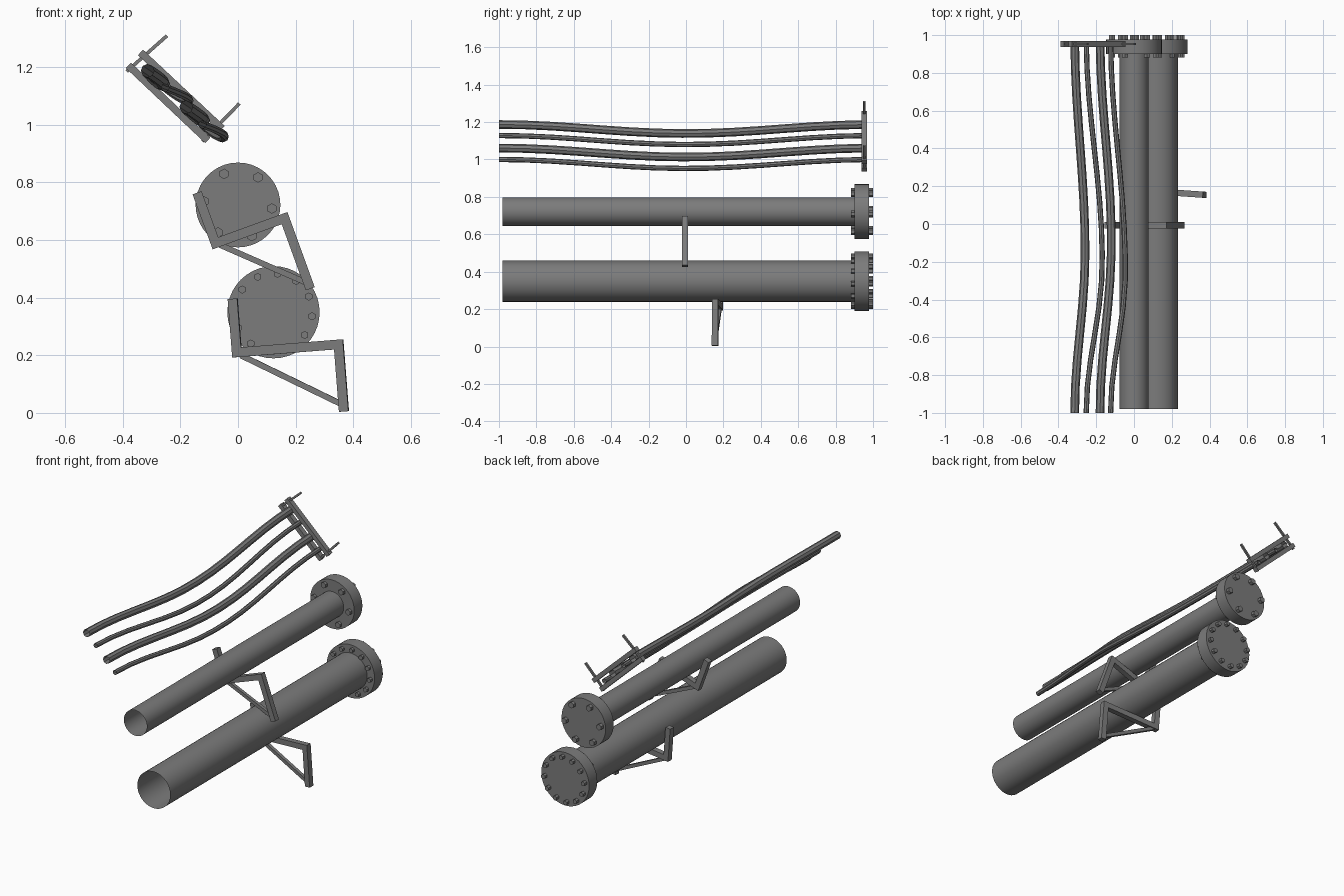
import bpy, bmesh
from math import cos, sin, pi, radians
from mathutils import Matrix, Vector

cube = bpy.data.objects.get("Cube")
if cube:
    bpy.data.objects.remove(cube, do_unlink=True)

steel = bpy.data.materials.new("dull steel")
steel.use_nodes = True
GREY = (0.2, 0.2, 0.2, 1)
steel.diffuse_color = GREY
steel.node_tree.nodes["Principled BSDF"].inputs["Base Color"].default_value = GREY


def finish(name, bm):
    mesh = bpy.data.meshes.new(name)
    bmesh.ops.recalc_face_normals(bm, faces=bm.faces)
    bm.to_mesh(mesh)
    bm.free()
    mesh.materials.append(steel)
    obj = bpy.data.objects.new(name, mesh)
    bpy.context.collection.objects.link(obj)
    bpy.ops.object.select_all(action="DESELECT")
    obj.select_set(True)
    bpy.context.view_layer.objects.active = obj
    bpy.ops.object.shade_smooth_by_angle(angle=radians(30))
    return obj


def add_cylinder(bm, x, z, radius, y0, y1, sides, caps=True):
    place = Matrix.Translation((x, (y0 + y1) / 2, z)) @ Matrix.Rotation(pi / 2, 4, "X")
    bmesh.ops.create_cone(bm, cap_ends=caps, segments=sides, radius1=radius,
                          radius2=radius, depth=y1 - y0, matrix=place)


def add_beam(bm, a, b, width, depth, frame=Matrix()):
    # Box running from a to b, width across the run, depth along y
    a, b = Vector(a), Vector(b)
    run = (b - a).normalized()
    side = Vector((0, 1, 0))
    up = run.cross(side)
    turn = Matrix((run, side, up)).transposed().to_4x4()
    size = Matrix.Diagonal(((b - a).length, depth, width, 1))
    bmesh.ops.create_cube(bm, size=1, matrix=frame @ Matrix.Translation((a + b) / 2) @ turn @ size)


# Open pipes with a bolted blind flange at the back
def pipe(level, x, z, radius, flange_radius, bolts, bolt_circle, bolt_radius):
    bm = bmesh.new()
    add_cylinder(bm, x, z, radius, -0.98, 0.91, 40, caps=False)
    finish(level + "_pipe", bm)
    bm = bmesh.new()
    add_cylinder(bm, x, z, flange_radius, 0.9, 0.978, 40)
    finish(level + "_flange", bm)
    bm = bmesh.new()
    for i in range(bolts):
        angle = radians(-6) + i * 2 * pi / bolts
        add_cylinder(bm, x + bolt_circle * cos(angle), z + bolt_circle * sin(angle),
                     bolt_radius, 0.882, 1.0, 6)
    finish(level + "_flange_bolts", bm)


pipe("upper", 0, 0.721, 0.077, 0.147, 6, 0.118, 0.018)
pipe("lower", 0.123, 0.349, 0.11, 0.16, 12, 0.134, 0.014)


# Pipe brackets: short stop, shelf, hanging leg and diagonal brace
def bracket(name, origin, tilt, yaw, length, drop):
    frame = (Matrix.Translation(origin) @ Matrix.Rotation(radians(yaw), 4, "Z")
             @ Matrix.Rotation(radians(-tilt), 4, "Y"))
    t = 0.033
    h = t / 2
    bm = bmesh.new()
    add_beam(bm, (h, 0, 0), (h, 0, 0.203), t, t, frame)
    add_beam(bm, (0, 0, h), (length, 0, h), t, t, frame)
    add_beam(bm, (length - h, 0, t), (length - h, 0, t - drop), t, t, frame)
    add_beam(bm, (0.03, 0, 0.005), (length - 0.025, 0, 0.06 - drop), 0.02, 0.02, frame)
    finish(name, bm)


bracket("upper_bracket", (-0.088, -0.006, 0.567), 20, 0, 0.288, 0.277)
bracket("lower_bracket", (-0.019, 0.182, 0.192), 4.5, -4, 0.388, 0.25)

# Cable clamp: two sloping rails held by two long pins
Y = 0.953
bm = bmesh.new()
add_beam(bm, (-0.338, Y, 1.25), (-0.055, Y, 0.985), 0.026, 0.03)
add_beam(bm, (-0.38, Y, 1.205), (-0.105, Y, 0.945), 0.026, 0.03)
finish("clamp_rails", bm)
bm = bmesh.new()
add_beam(bm, (-0.386, Y, 1.184), (-0.246, Y, 1.308), 0.012, 0.012)
add_beam(bm, (-0.123, Y, 0.941), (0.005, Y, 1.073), 0.012, 0.012)
finish("clamp_pins", bm)


# Sagging cables: start x and z, sideways drift, peak position, radius
def cable(name, x, z, drift, peak, radius):
    curve = bpy.data.curves.new(name, "CURVE")
    curve.dimensions = "3D"
    curve.bevel_depth = radius
    curve.bevel_resolution = 2
    spline = curve.splines.new("POLY")
    count = 15
    spline.points.add(count - 1)
    for i, point in enumerate(spline.points):
        y = -1 + i * 1.96 / (count - 1)
        reach = y - peak
        reach /= (1 + peak) if reach < 0 else (1 - peak)
        sway = 0.5 + 0.5 * cos(pi * reach)
        sag = 0.5 + 0.5 * cos(pi * y)
        point.co = (x + drift * sway, y, z - 0.048 * sag, 1)
    helper = bpy.data.objects.new(name, curve)
    bpy.context.collection.objects.link(helper)
    mesh = bpy.data.meshes.new_from_object(helper.evaluated_get(bpy.context.evaluated_depsgraph_get()))
    bm = bmesh.new()
    bm.from_mesh(mesh)
    bpy.data.objects.remove(helper)
    bpy.data.meshes.remove(mesh)
    obj = finish(name, bm)
    obj.data.shade_smooth()


cable("cable_1", -0.314, 1.187, 0.055, -0.15, 0.023)
cable("cable_2", -0.253, 1.128, 0.085, -0.2, 0.014)
cable("cable_3", -0.18, 1.061, 0.06, -0.1, 0.023)
cable("cable_4", -0.124, 1.0, 0.078, -0.25, 0.014)
